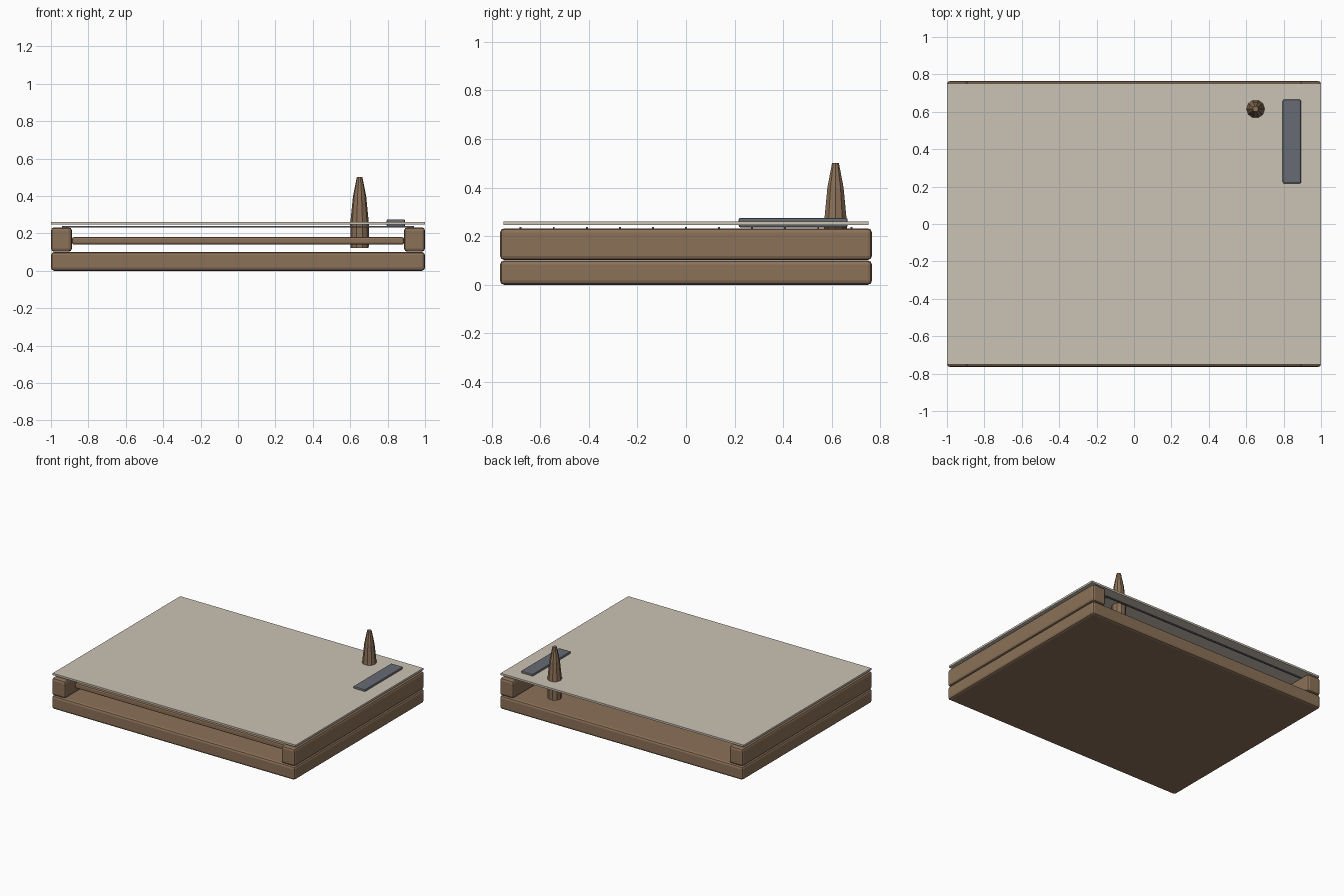
import bpy
import bmesh
from mathutils import Vector

old = bpy.data.objects.get("Cube")
if old:
    bpy.data.objects.remove(old, do_unlink=True)


def material(name, rgb):
    m = bpy.data.materials.new(name)
    m.use_nodes = True
    col = (*rgb, 1.0)
    m.diffuse_color = col
    m.node_tree.nodes["Principled BSDF"].inputs["Base Color"].default_value = col
    return m


wood = material("brown wood", (0.26, 0.165, 0.098))
cream = material("cream sheet", (0.60, 0.55, 0.46))
grey = material("slate grey", (0.135, 0.145, 0.17))


def finish(name, bm, mat):
    bmesh.ops.recalc_face_normals(bm, faces=bm.faces[:])
    mesh = bpy.data.meshes.new(name)
    bm.to_mesh(mesh)
    bm.free()
    mesh.materials.append(mat)
    ob = bpy.data.objects.new(name, mesh)
    bpy.context.collection.objects.link(ob)
    return ob


def box(name, low, high, mat, bevel=0.0):
    """Box between two corners, with optional rounded edges."""
    low, high = Vector(low), Vector(high)
    size, mid = high - low, (low + high) / 2
    bm = bmesh.new()
    bmesh.ops.create_cube(bm, size=1)
    for v in bm.verts:
        v.co = Vector(a * b for a, b in zip(v.co, size)) + mid
    if bevel:
        bmesh.ops.bevel(bm, geom=bm.edges[:], offset=bevel, segments=2,
                        profile=0.5, affect='EDGES')
    return finish(name, bm, mat)


def lathe(name, profile, centre, sides, mat):
    """Faceted solid from (radius, height) rings, closed at both ends."""
    bm = bmesh.new()
    bottom = [bm.verts.new((profile[0][0], 0, profile[0][1]))]
    for r, z in profile[1:]:
        bottom.append(bm.verts.new((r, 0, z)))
    edges = [bm.edges.new(pair) for pair in zip(bottom, bottom[1:])]
    bmesh.ops.spin(bm, geom=bottom + edges, cent=(0, 0, 0), axis=(0, 0, 1),
                   angle=6.283185307, steps=sides, use_merge=True)
    bmesh.ops.remove_doubles(bm, verts=bm.verts[:], dist=0.0005)
    bmesh.ops.holes_fill(bm, edges=bm.edges[:], sides=sides)
    ob = finish(name, bm, mat)
    ob.location = centre
    return ob


# Base slab and the two side rails
box("base", (-1, -0.765, 0), (1, 0.765, 0.1), wood, 0.017)
for side, sign in (("right", -1), ("left", 1)):
    xs = sorted((sign * 0.888, sign * 1.0))
    box(side + "_rail", (xs[0], -0.765, 0.102), (xs[1], 0.765, 0.232), wood, 0.017)

# Crossbar between the rails near the front
box("front_crossbar", (-0.888, -0.65, 0.14), (0.888, -0.61, 0.18), wood, 0.01)

# Thin wires lying across the rails
COUNT = 11
for i in range(COUNT):
    y = -0.68 + i * 1.36 / (COUNT - 1)
    box("wire_%d" % (i + 1), (-0.94, y - 0.004, 0.23), (0.94, y + 0.004, 0.238), grey)

# Thin sheet on top
box("top_sheet", (-1, -0.75, 0.246), (1, 0.75, 0.26), cream)

# Grey block set through the sheet
box("block", (0.795, 0.217, 0.236), (0.893, 0.665, 0.275), grey, 0.007)

# Tapered peg passing through the sheet
lathe("peg", [(0.049, 0.122), (0.05, 0.25), (0.035, 0.40), (0.015, 0.50)],
      (0.65, 0.615, 0), 10, wood)
